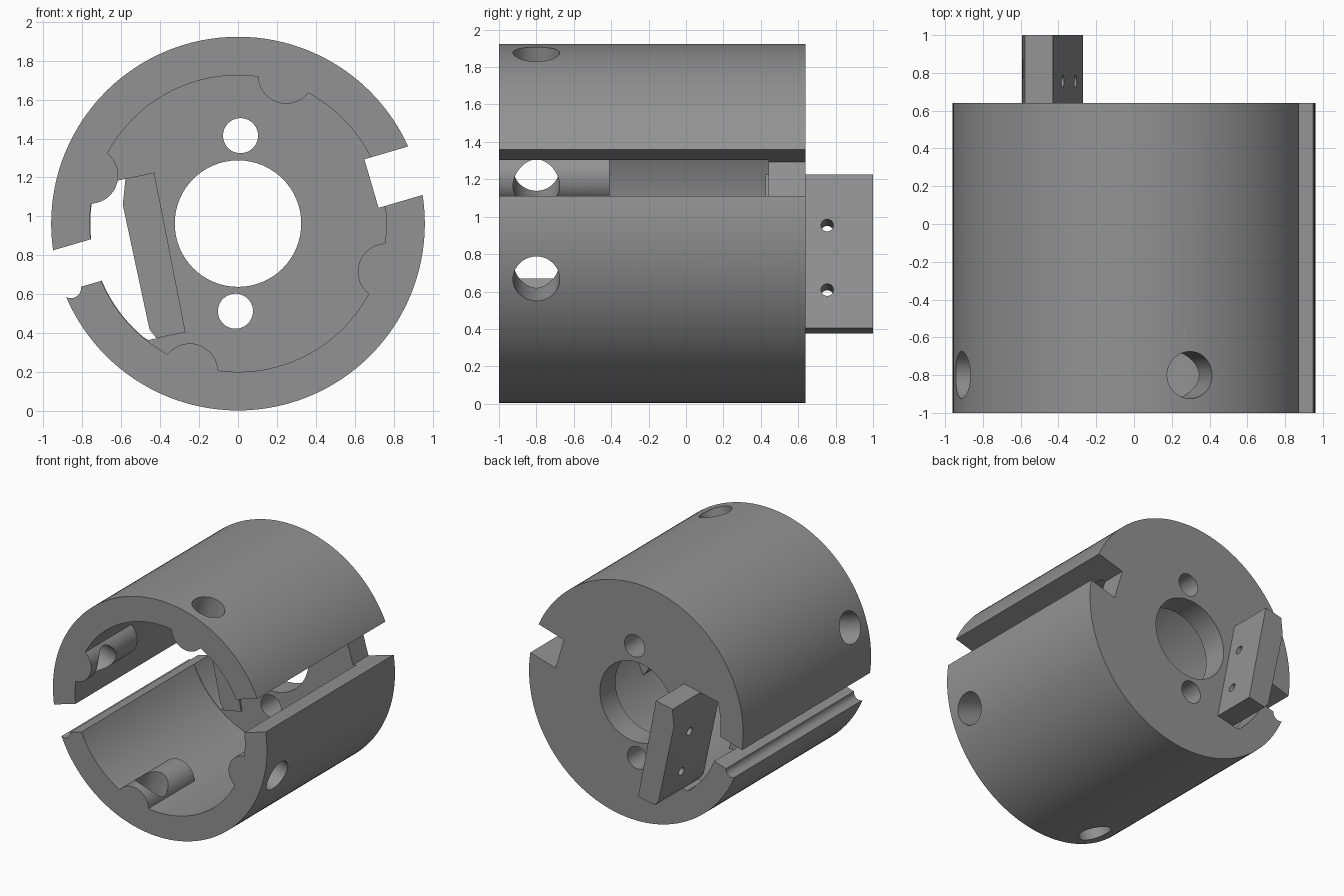
import bpy, bmesh, math
from mathutils import Vector

if "Cube" in bpy.data.objects:
    bpy.data.objects.remove(bpy.data.objects["Cube"])

CZ, R = 0.963, 0.96          # drum axis height and outer radius
BACK, FLOOR = 0.64, 0.44     # rear face and inner face of the end plate

grey = bpy.data.materials.new("grey")
grey.diffuse_color = (0.29, 0.29, 0.29, 1)
grey.use_nodes = True
grey.node_tree.nodes["Principled BSDF"].inputs["Base Color"].default_value = grey.diffuse_color


def prism(name, pts, y0, y1, round_end=0.0):
    """Extrude an (x, z) outline along y."""
    bm = bmesh.new()
    a = [bm.verts.new((x, y0, z)) for x, z in pts]
    b = [bm.verts.new((x, y1, z)) for x, z in pts]
    n = len(pts)
    bm.faces.new(a)
    end = bm.faces.new(b[::-1])
    for i in range(n):
        j = (i + 1) % n
        bm.faces.new((a[j], a[i], b[i], b[j]))
    if round_end:
        bmesh.ops.bevel(bm, geom=list(end.edges), offset=round_end,
                        segments=4, profile=0.5, affect='EDGES')
    bmesh.ops.recalc_face_normals(bm, faces=bm.faces)
    me = bpy.data.meshes.new(name)
    bm.to_mesh(me)
    bm.free()
    me.materials.append(grey)
    ob = bpy.data.objects.new(name, me)
    bpy.context.collection.objects.link(ob)
    return ob


def circle(x, z, r, n=48):
    return [(x + r * math.cos(2 * math.pi * i / n),
             z + r * math.sin(2 * math.pi * i / n)) for i in range(n)]


def block(angle, u0, u1, v0, v1):
    """Rectangle outline in radial (u) and tangential (v) distances."""
    c, s = math.cos(angle), math.sin(angle)
    return [(u * c - v * s, CZ + u * s + v * c)
            for u, v in ((u0, v0), (u1, v0), (u1, v1), (u0, v1))]


def rod(name, centre, direction, r, length):
    """Round cutter along any direction."""
    ob = prism(name, circle(0, 0, r, 40), -length / 2, length / 2)
    ob.rotation_euler = Vector(direction).to_track_quat('Y', 'Z').to_euler()
    ob.location = centre
    return ob


def cut(target, cutter):
    m = target.modifiers.new("cut", 'BOOLEAN')
    m.operation, m.solver, m.object = 'DIFFERENCE', 'EXACT', cutter
    bpy.context.view_layer.update()
    dg = bpy.context.evaluated_depsgraph_get()
    me = bpy.data.meshes.new_from_object(target.evaluated_get(dg))
    target.modifiers.clear()
    target.data = me
    bpy.data.objects.remove(cutter)


def smooth(ob):
    bpy.ops.object.select_all(action='DESELECT')
    ob.select_set(True)
    bpy.context.view_layer.objects.active = ob
    bpy.ops.object.shade_smooth_by_angle(angle=math.radians(30))


drum = prism("drum_housing", circle(0, CZ, R, 128), -1, BACK)

# Cavity, leaving four bosses standing on the wall
boss_angles = [math.radians(72 + 90 * k) for k in range(4)]
cavity = prism("cavity", circle(0, CZ, 0.762, 96), -1.1, FLOOR)
for a in boss_angles:
    cut(cavity, prism("boss", circle(0.8 * math.cos(a), CZ + 0.8 * math.sin(a), 0.145),
                      -1.2, -0.41, 0.05))
cut(drum, cavity)

# Radial holes through wall and bosses
for a in boss_angles:
    d = Vector((math.cos(a), 0, math.sin(a)))
    cut(drum, rod("radial_hole", d * 0.8 + Vector((0, -0.8, CZ)), d, 0.125, 0.6))

# End plate bore and two small holes
for x, z, r in ((0, CZ, 0.325), (0.013, 1.415, 0.09), (-0.013, 0.513, 0.09)):
    cut(drum, prism("plate_hole", circle(x, z, r, 64), 0.2, 0.9))

# Side slots along the full length
cut(drum, prism("right_slot", block(math.radians(16.3), 0.716, 1.2, -0.125, 0.135), -1.2, 0.9))
cut(drum, prism("left_slot", block(math.radians(196.3), 0.70, 1.2, -0.135, 0.085), -1.2, FLOOR + 0.1))
cut(drum, prism("left_slot_end", block(math.radians(196.3), 0.70, 1.2, -0.135, 0.085), FLOOR, 0.9))
cut(drum, prism("lip_groove", circle(-0.858, 0.632, 0.052, 24), -1.2, 0.9))

# Opening in the end plate beside the mounting bar
arc = [(0.759 * math.cos(math.radians(t)), CZ + 0.759 * math.sin(math.radians(t)))
       for t in range(165, 233, 3)]
cut(drum, prism("plate_opening",
                [(-0.44, 1.223)] + arc + [(-0.46, 0.365), (-0.28, 0.403)], 0.3, 0.9))
smooth(drum)

# Tilted mounting bar with chamfered outer corners and two screw holes
bar = prism("mounting_bar", [(-0.43, 1.225), (-0.27, 0.405), (-0.42, 0.375),
                             (-0.455, 0.42), (-0.592, 1.06), (-0.578, 1.195)], 0.425, 1.0)
for x, z in ((-0.45, 0.94), (-0.383, 0.595)):
    cut(bar, rod("screw_hole", (x, 0.755, z), (0.98, 0, 0.19), 0.033, 0.5))
smooth(bar)
